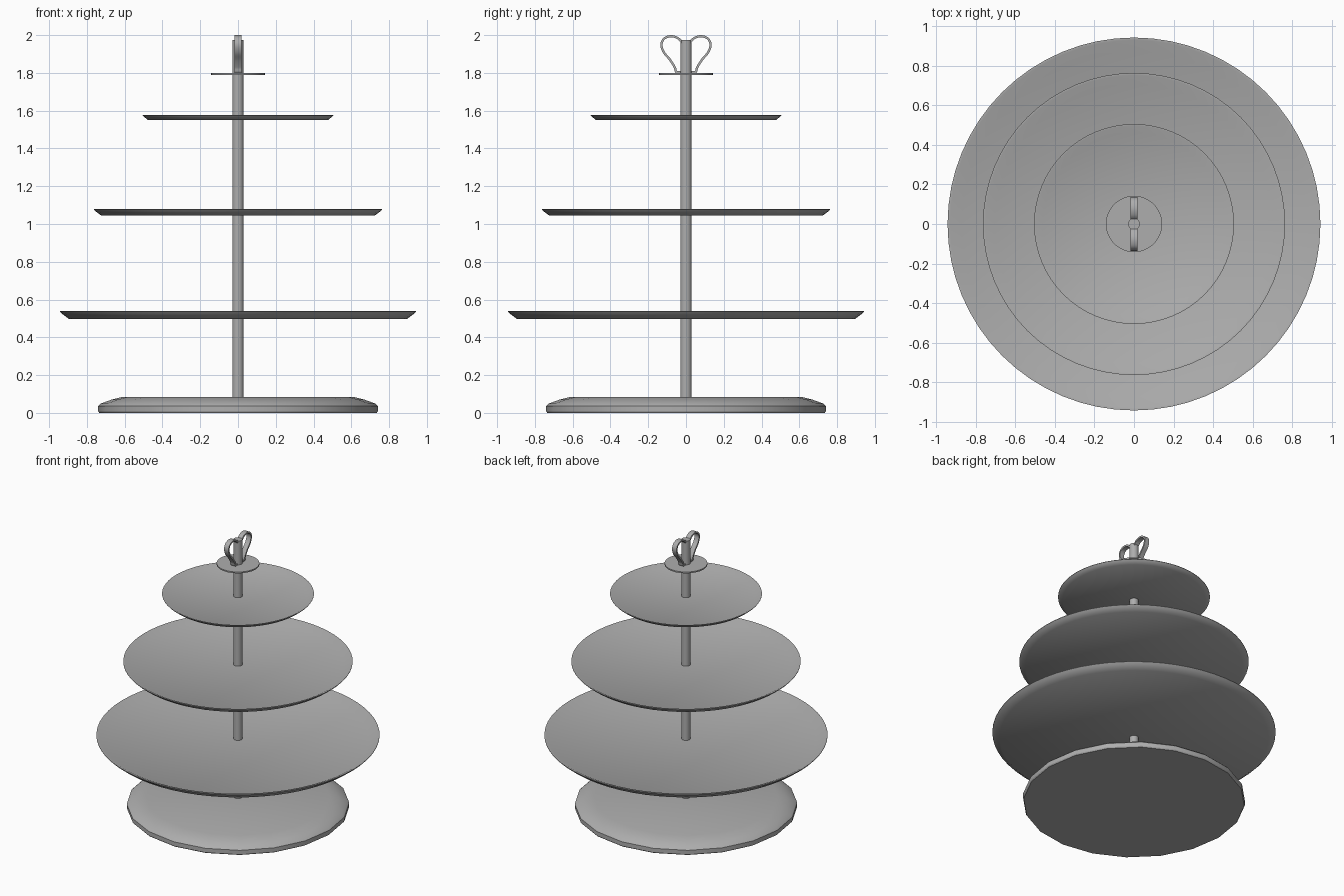
import bpy, bmesh, math
from mathutils import Vector

if "Cube" in bpy.data.objects:
    bpy.data.objects.remove(bpy.data.objects["Cube"], do_unlink=True)

metal = bpy.data.materials.new("satin_grey")
metal.use_nodes = True
grey = (0.42, 0.42, 0.42, 1)
metal.diffuse_color = grey
metal.node_tree.nodes["Principled BSDF"].inputs["Base Color"].default_value = grey


def finish(name, bm, angle=30):
    bmesh.ops.recalc_face_normals(bm, faces=bm.faces)
    mesh = bpy.data.meshes.new(name)
    bm.to_mesh(mesh)
    bm.free()
    obj = bpy.data.objects.new(name, mesh)
    bpy.context.collection.objects.link(obj)
    mesh.materials.append(metal)
    bpy.ops.object.select_all(action='DESELECT')
    obj.select_set(True)
    bpy.context.view_layer.objects.active = obj
    bpy.ops.object.shade_smooth_by_angle(angle=math.radians(angle))
    return obj


def lathe(name, profile, sides, angle=30):
    """Turn a (radius, height) profile about z, capping both ends."""
    bm = bmesh.new()
    rings = []
    for r, z in profile:
        rings.append([bm.verts.new((r * math.cos(math.tau * i / sides),
                                    r * math.sin(math.tau * i / sides), z))
                      for i in range(sides)])
    for a, b in zip(rings, rings[1:]):
        for i in range(sides):
            j = (i + 1) % sides
            bm.faces.new((a[i], a[j], b[j], b[i]))
    bm.faces.new(rings[0])
    bm.faces.new(rings[-1])
    return finish(name, bm, angle)


# Foot
lathe("base", [(0.735, 0), (0.74, 0.008), (0.74, 0.036), (0.725, 0.05),
               (0.67, 0.07), (0.61, 0.085)], 20)

# Central pole
lathe("pole", [(0.03, 0.08), (0.03, 1.975)], 24)

# Three serving plates, each a shallow dish with a sloping rim
for name, r, top, depth in (("lower_plate", 0.942, 0.54, 0.044),
                            ("middle_plate", 0.763, 1.08, 0.036),
                            ("upper_plate", 0.505, 1.577, 0.027)):
    low = top - depth
    lathe(name, [(r - depth * 1.1, low), (r - depth * 0.25, top - depth * 0.35),
                 (r, top - depth * 0.08), (r, top), (r - depth * 0.3, top),
                 (r - depth * 1.6, low + depth * 0.35)], 64, 40)

# Small disc under the handle
lathe("handle_disc", [(0.142, 1.79), (0.142, 1.8)], 48)


def smooth_path(points, steps=6):
    """Catmull-Rom curve through the points."""
    p = [Vector(q) for q in points]
    p = [p[0] * 2 - p[1]] + p + [p[-1] * 2 - p[-2]]
    path = []
    for a, b, c, d in zip(p, p[1:], p[2:], p[3:]):
        for k in range(steps):
            t = k / steps
            path.append((b * 2 + (c - a) * t + (a * 2 - b * 5 + c * 4 - d) * t ** 2
                         + (b * 3 - a - c * 3 + d) * t ** 3) / 2)
    return path + [p[-2]]


def ribbon(name, points, side, half_width, half_thick):
    """Sweep a flat strip along a (y, z) path, mirrored by side."""
    path = smooth_path(points)
    bm = bmesh.new()
    rings = []
    for i, p in enumerate(path):
        t = (path[min(i + 1, len(path) - 1)] - path[max(i - 1, 0)]).normalized()
        n = Vector((-t.y, t.x)) * half_thick
        rings.append([bm.verts.new((x, side * (p.x + s * n.x), p.y + s * n.y))
                      for x, s in ((-half_width, -1), (half_width, -1),
                                   (half_width, 1), (-half_width, 1))])
    for a, b in zip(rings, rings[1:]):
        for i in range(4):
            j = (i + 1) % 4
            bm.faces.new((a[i], a[j], b[j], b[i]))
    bm.faces.new(rings[0])
    bm.faces.new(rings[-1])
    return finish(name, bm)


# Heart-shaped handle, one loop on each side of the pole
loop = [(0.03, 1.804), (0.052, 1.806), (0.06, 1.83), (0.085, 1.87), (0.118, 1.91),
        (0.13, 1.95), (0.115, 1.982), (0.08, 1.994), (0.045, 1.985), (0.02, 1.962)]
for name, side in (("handle_loop_back", 1), ("handle_loop_front", -1)):
    ribbon(name, loop, side, 0.018, 0.006)
